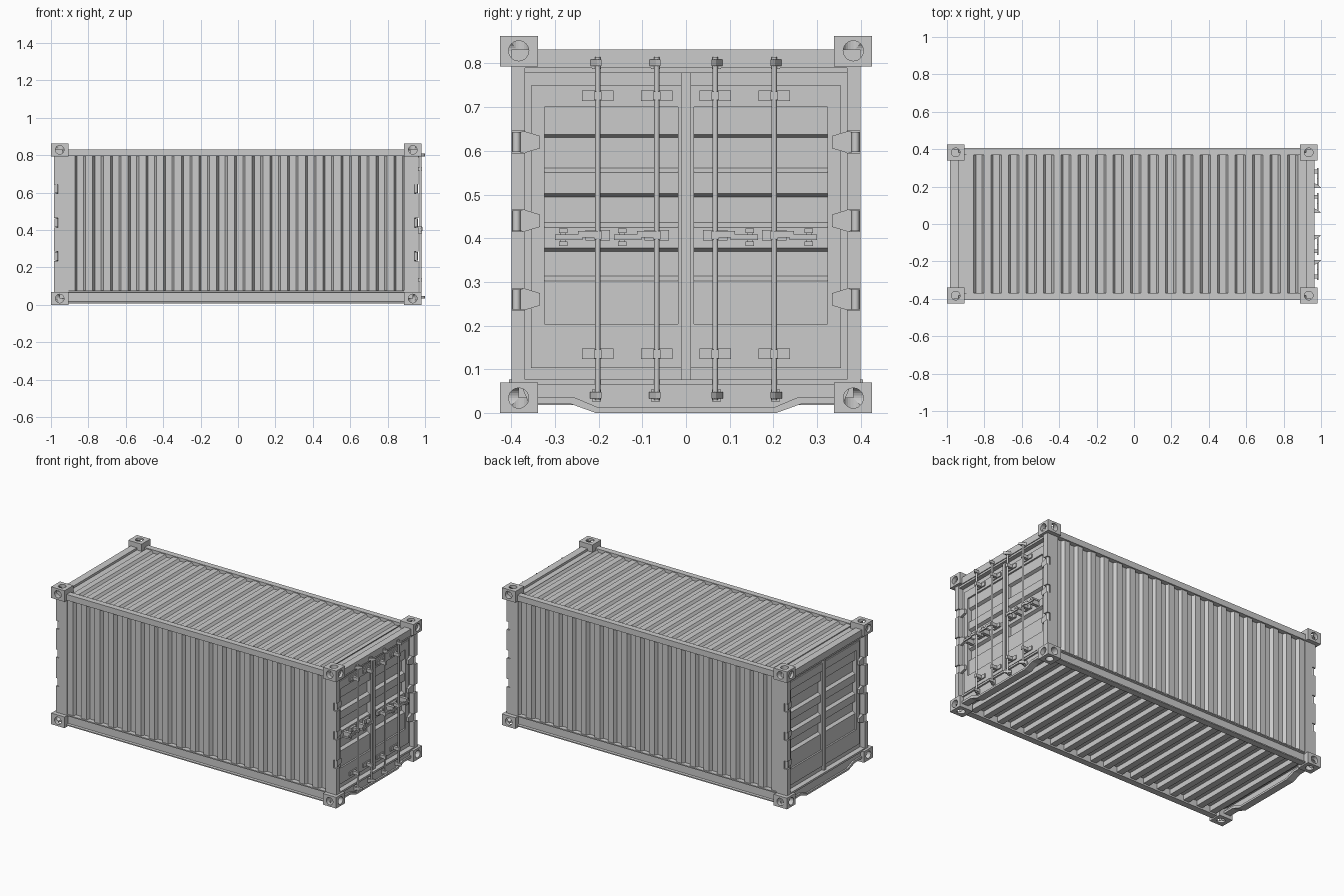
import bpy, bmesh
from mathutils import Matrix, Vector

if "Cube" in bpy.data.objects:
    bpy.data.objects.remove(bpy.data.objects["Cube"])

CX = -0.0095   # body centre; lock gear sticks out on the +x end only


def prism(bm, pts, axis, a, b):
    """Extrude a 2D outline along an axis from a to b."""
    def at(p, t):
        return {'x': (t, p[0], p[1]), 'y': (p[0], t, p[1]), 'z': (p[0], p[1], t)}[axis]
    lo = [bm.verts.new(at(p, a)) for p in pts]
    hi = [bm.verts.new(at(p, b)) for p in pts]
    bm.faces.new(lo)
    bm.faces.new(hi)
    for i in range(len(pts)):
        j = (i + 1) % len(pts)
        bm.faces.new((lo[i], lo[j], hi[j], hi[i]))


def box(bm, x0, x1, y0, y1, z0, z1):
    prism(bm, [(x0, y0), (x1, y0), (x1, y1), (x0, y1)], 'z', z0, z1)


def ring(bm, o, i, x0, x1):
    """Rectangular frame in the yz plane; o and i are (y0, y1, z0, z1)."""
    box(bm, x0, x1, o[0], i[0], o[2], o[3])
    box(bm, x0, x1, i[1], o[1], o[2], o[3])
    box(bm, x0, x1, i[0], i[1], o[2], i[2])
    box(bm, x0, x1, i[0], i[1], i[3], o[3])


def cyl(bm, centre, axis, r, depth, seg=12):
    d = Vector({'x': (1, 0, 0), 'y': (0, 1, 0), 'z': (0, 0, 1)}[axis])
    m = Matrix.Translation(centre) @ d.to_track_quat('Z', 'Y').to_matrix().to_4x4()
    bmesh.ops.create_cone(bm, cap_ends=True, segments=seg, radius1=r, radius2=r,
                          depth=depth, matrix=m)


def finish(bm, name, mirror='', smooth=False, z=0):
    for ax in mirror:
        k = 'XYZ'.index(ax)
        dup = bmesh.ops.duplicate(bm, geom=bm.verts[:] + bm.edges[:] + bm.faces[:])
        for v in dup['geom']:
            if isinstance(v, bmesh.types.BMVert):
                v.co[k] *= -1
    bmesh.ops.recalc_face_normals(bm, faces=bm.faces[:])
    me = bpy.data.meshes.new(name)
    bm.to_mesh(me)
    bm.free()
    ob = bpy.data.objects.new(name, me)
    ob.location = (CX, 0, z)
    bpy.context.collection.objects.link(ob)
    if smooth:
        bpy.ops.object.select_all(action='DESELECT')
        ob.select_set(True)
        bpy.context.view_layer.objects.active = ob
        bpy.ops.object.shade_smooth_by_angle(angle=0.7)
    return ob


def corrugated(lo, hi, n, outer, inner, thick=0.006):
    """Closed trapezoid-wave outline along the first coordinate."""
    p = (hi - lo) / n
    top = []
    for i in range(n):
        s = lo + i * p
        top += [(s + f * p, v) for f, v in
                ((0, outer), (0.4, outer), (0.52, inner), (0.88, inner))]
    top.append((hi, outer))
    return top + [(u, v - thick) for u, v in reversed(top)]


# corner castings: block bored from its three outer faces
MID = 0.4315
C = Vector((0.944, 0.383, 0.829 - MID))
bm = bmesh.new()
box(bm, 0.8975, 0.9905, 0.339, 0.426, 0.793 - MID, 0.863 - MID)
casting = finish(bm, 'corner_castings', z=MID)
bpy.context.view_layer.objects.active = casting
for k, ax in enumerate('xyz'):
    bm = bmesh.new()
    c = C.copy()
    c[k] += 0.05
    cyl(bm, c, ax, 0.023, 0.1, 24)
    cutter = finish(bm, 'cutter', z=MID)
    cutter.hide_render = True
    m = casting.modifiers.new('bore', 'BOOLEAN')
    m.operation, m.solver, m.object = 'DIFFERENCE', 'EXACT', cutter
    bpy.ops.object.modifier_apply(modifier=m.name)
    bpy.data.objects.remove(cutter)
m = casting.modifiers.new('eight_corners', 'MIRROR')
m.use_axis = (True, True, True)
m.use_mirror_merge = False

# corner posts, notched for the hinges
HINGES = (0.26, 0.44, 0.62)
pts = [(0.897, 0.07), (0.975, 0.07)]
for h in HINGES:
    pts += [(0.975, h - 0.025), (0.953, h - 0.025), (0.953, h + 0.025), (0.975, h + 0.025)]
pts += [(0.975, 0.80), (0.897, 0.80)]
bm = bmesh.new()
prism(bm, pts, 'y', 0.369, 0.40)
finish(bm, 'corner_posts', 'XY')

# hinges: knuckle plus tapered leaf
bm = bmesh.new()
for h in HINGES:
    cyl(bm, (0.962, 0.388, h), 'z', 0.009, 0.046)
    prism(bm, [(0.392, h - 0.021), (0.37, h - 0.025), (0.334, h - 0.014),
               (0.334, h + 0.014), (0.37, h + 0.025), (0.392, h + 0.021)], 'x', 0.945, 0.962)
finish(bm, 'hinges', 'XY', True)

# long rails
bm = bmesh.new()
box(bm, -0.9, 0.9, 0.368, 0.405, 0.795, 0.832)
finish(bm, 'top_rails', 'Y')
bm = bmesh.new()
prism(bm, [(0.365, 0.008), (0.405, 0.008), (0.405, 0.015), (0.393, 0.018), (0.393, 0.066),
           (0.405, 0.069), (0.405, 0.076), (0.365, 0.076)], 'x', -0.9, 0.9)
finish(bm, 'bottom_rails', 'Y')

# corrugated walls and roof
bm = bmesh.new()
prism(bm, corrugated(-0.9, 0.9, 19, 0.395, 0.375), 'z', 0.07, 0.80)
finish(bm, 'side_walls', 'Y')
bm = bmesh.new()
prism(bm, corrugated(-0.885, 0.885, 19, 0.826, 0.811), 'y', -0.37, 0.37)
finish(bm, 'roof')

# end headers with roof end strips
bm = bmesh.new()
box(bm, 0.93, 0.975, -0.40, 0.40, 0.79, 0.832)
box(bm, 0.92, 0.97, -0.383, 0.383, 0.778, 0.79)
box(bm, 0.882, 0.93, -0.37, 0.37, 0.80, 0.818)
finish(bm, 'end_headers', 'X')

# end sills with dropped centre
low = [(-0.36, 0.022), (-0.268, 0.022), (-0.207, 0), (0.207, 0), (0.268, 0.022), (0.36, 0.022)]
bm = bmesh.new()
prism(bm, low + [(0.383, 0.076), (-0.383, 0.076)], 'x', 0.955, 0.965)
prism(bm, low + [(0.36, 0.036), (0.257, 0.036), (0.2, 0.012),
                 (-0.2, 0.012), (-0.257, 0.036), (-0.36, 0.036)], 'x', 0.93, 0.975)
box(bm, 0.92, 0.975, -0.369, 0.369, 0.065, 0.077)
finish(bm, 'end_sills', 'X')

# floor and cross members
bm = bmesh.new()
box(bm, -0.93, 0.93, -0.37, 0.37, 0.05, 0.065)
for i in range(19):
    x = -0.87 + i * 1.74 / 18
    box(bm, x - 0.02, x + 0.02, -0.37, 0.37, 0.018, 0.05)
finish(bm, 'floor')

# door leaves: frame, raised border, ribbed panel
hole = (0.018, 0.324, 0.203, 0.70)
bm = bmesh.new()
ring(bm, (0.002, 0.369, 0.076, 0.779), hole, 0.905, 0.942)
ring(bm, (0.012, 0.355, 0.103, 0.75), hole, 0.942, 0.948)
A, B = 0.938, 0.920
pts = [(A, 0.203)]
for lo, hi in ((0.307, 0.374), (0.43, 0.498), (0.555, 0.634)):
    pts += [(A, lo - 0.005), (B, lo + 0.006), (B, hi - 0.004), (A, hi + 0.004)]
pts += [(A, 0.70), (0.908, 0.70), (0.908, 0.203)]
prism(bm, pts, 'y', 0.018, 0.324)
finish(bm, 'door_leaves', 'XY')
bm = bmesh.new()
box(bm, 0.93, 0.957, -0.011, 0.011, 0.077, 0.778)
finish(bm, 'door_centre_strips', 'X')

# lock rods with brackets, cams and handles on the +x end
rods, brackets, cams, handles = (bmesh.new() for _ in range(4))
for c in (0.067, 0.202):
    cyl(rods, (0.985, c, 0.422), 'z', 0.006, 0.785)
    for z, w in ((0.135, 0.036), (0.407, 0.028), (0.726, 0.036)):
        box(brackets, 0.942, 0.955, c - w, c + w, z - 0.012, z + 0.012)
        box(brackets, 0.955, 0.993, c - 0.009, c + 0.009, z - 0.010, z + 0.010)
    for z in (0.040, 0.801):
        box(cams, 0.962, 0.978, c - 0.007, c + 0.013, z - 0.014, z + 0.014)
        prism(cams, [(0.972, c + 0.018), (0.972, c - 0.009), (1.0095, c - 0.009),
                     (1.0, c + 0.002)], 'z', z - 0.007, z + 0.008)
    e = c + 0.079
    box(handles, 0.988, 0.995, c, c + 0.045, 0.402, 0.417)
    box(handles, 0.988, 0.995, c + 0.035, e + 0.019, 0.396, 0.408)
    box(handles, 0.942, 0.988, e - 0.006, e + 0.006, 0.392, 0.412)
    for z in (0.387, 0.417):
        box(handles, 0.942, 0.992, e - 0.01, e + 0.01, z - 0.005, z + 0.005)
finish(rods, 'lock_rods', 'Y', True)
finish(brackets, 'rod_brackets', 'Y')
finish(cams, 'rod_cams', 'Y')
finish(handles, 'door_handles', 'Y')
